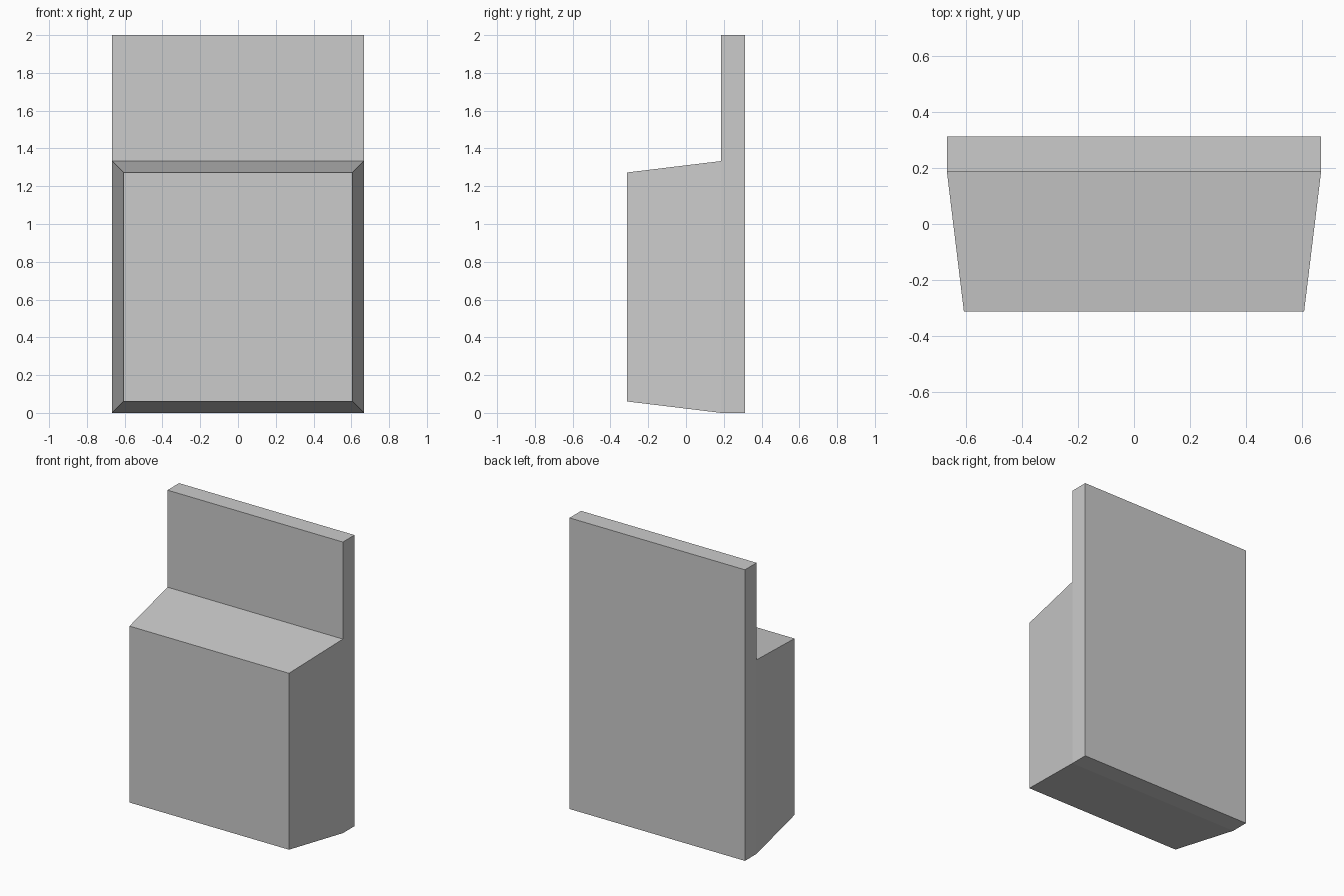
import bpy, bmesh
from mathutils import Matrix, Vector

if "Cube" in bpy.data.objects:
    bpy.data.objects.remove(bpy.data.objects["Cube"])

HALF_W, HEIGHT, STEP_Z = 0.6667, 2.0, 1.3333
BACK_Y, SLAB_Y, FRONT_Y = 0.3125, 0.1865, -0.3125
TAPER = 1 / 1.1

bm = bmesh.new()

# Upright back slab
thick = BACK_Y - SLAB_Y
bmesh.ops.create_cube(bm, size=1, matrix=Matrix.Translation(
    (0, (BACK_Y + SLAB_Y) / 2, HEIGHT / 2)) @ Matrix.Diagonal((2 * HALF_W, thick, HEIGHT, 1)))

# Cut around the slab at the height of the step
bmesh.ops.bisect_plane(bm, geom=bm.verts[:] + bm.edges[:] + bm.faces[:],
                       plane_co=(0, 0, STEP_Z), plane_no=(0, 0, 1))

# Pull the lower front face forward and taper it into the block
bm.normal_update()
face = next(f for f in bm.faces
            if f.normal.y < -0.9 and f.calc_center_median().z < STEP_Z)
front = bmesh.ops.extrude_discrete_faces(bm, faces=[face])["faces"][0]
bmesh.ops.translate(bm, verts=front.verts, vec=(0, FRONT_Y - SLAB_Y, 0))
centre = Vector((0, FRONT_Y, STEP_Z / 2))
bmesh.ops.scale(bm, verts=front.verts, vec=(TAPER, 1, TAPER),
                space=Matrix.Translation(-centre))

bmesh.ops.recalc_face_normals(bm, faces=bm.faces[:])
mesh = bpy.data.meshes.new("stepped_block")
bm.to_mesh(mesh)
bm.free()
bpy.context.collection.objects.link(bpy.data.objects.new("stepped_block", mesh))
